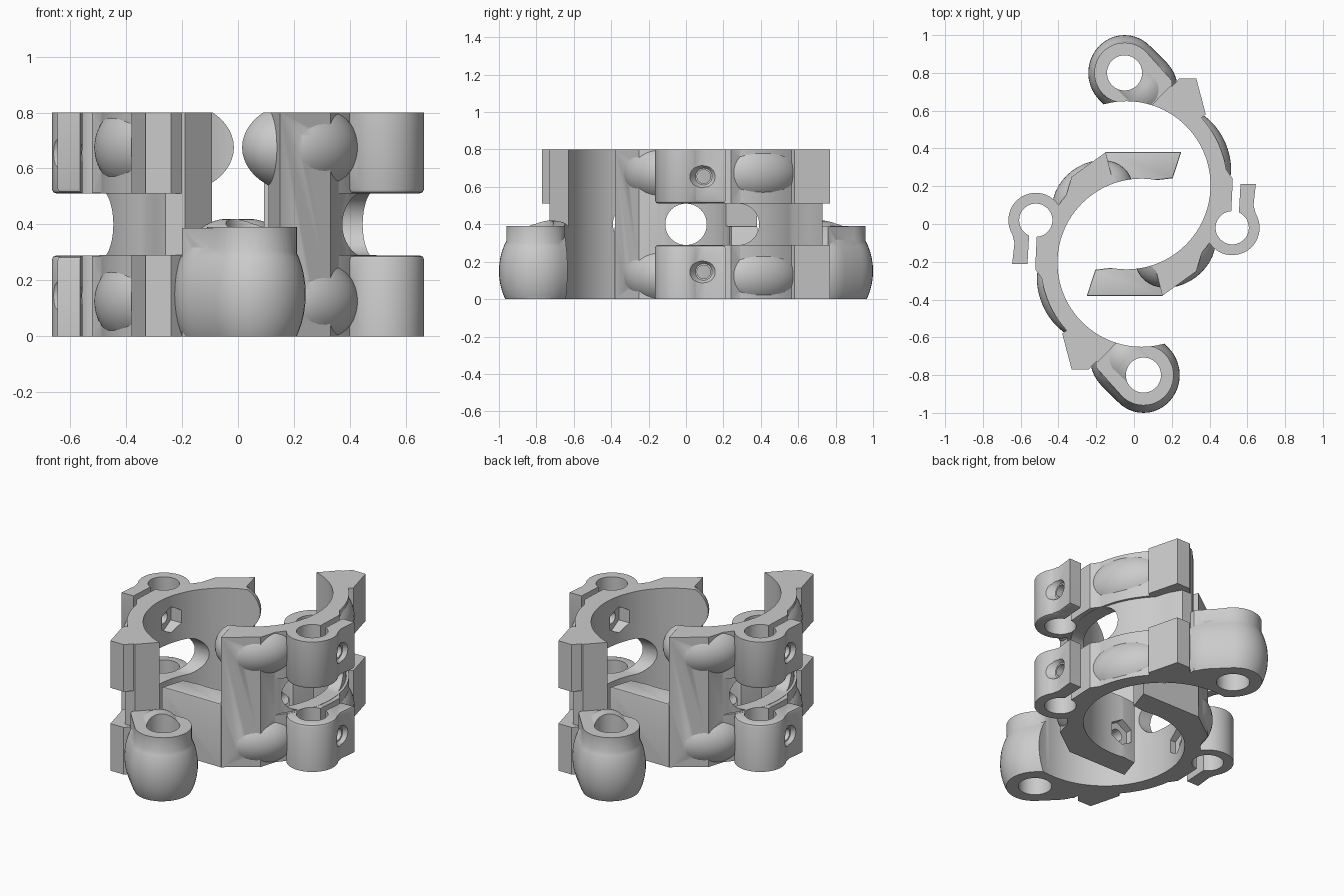
import bpy, bmesh, math
from mathutils import Matrix, Vector

if "Cube" in bpy.data.objects:
    bpy.data.objects.remove(bpy.data.objects["Cube"], do_unlink=True)

H = 0.8
BAND = 0.29                       # height of the lower and upper clamp bands
CX, CY, R = -0.04, 0.205, 0.445   # bore of one half
PIN = (0.52, -0.02)               # clamp rod centre
HINGE = (-0.05, 0.8)

grey = bpy.data.materials.new("plain grey")
grey.use_nodes = True
grey.diffuse_color = (0.6, 0.6, 0.6, 1)
grey.node_tree.nodes["Principled BSDF"].inputs["Base Color"].default_value = (0.6, 0.6, 0.6, 1)


def finish(bm, name):
    bmesh.ops.recalc_face_normals(bm, faces=bm.faces[:])
    mesh = bpy.data.meshes.new(name)
    bm.to_mesh(mesh)
    bm.free()
    mesh.materials.append(grey)
    obj = bpy.data.objects.new(name, mesh)
    bpy.context.collection.objects.link(obj)
    return obj


def arc(cx, cy, r, a0, a1, n=24):
    angles = [math.radians(a0 + (a1 - a0) * i / n) for i in range(n + 1)]
    return [(cx + r * math.cos(a), cy + r * math.sin(a)) for a in angles]


def circle(c, r, n=48):
    return arc(c[0], c[1], r, 0, 360, n)[:-1]


def prism(name, pts, z0, z1, rim=0):
    bm = bmesh.new()
    face = bm.faces.new([bm.verts.new((x, y, z0)) for x, y in pts])
    up = bmesh.ops.extrude_face_region(bm, geom=[face])["geom"]
    bmesh.ops.translate(bm, vec=(0, 0, z1 - z0),
                        verts=[v for v in up if isinstance(v, bmesh.types.BMVert)])
    if rim:
        level = [e for e in bm.edges if abs(e.verts[0].co.z - e.verts[1].co.z) < 0.001]
        bmesh.ops.bevel(bm, geom=level, offset=rim, segments=2, affect='EDGES', profile=0.5)
    return finish(bm, name)


def bar(name, start, end, r, sides=32, r2=None):
    a, b = Vector(start), Vector(end)
    bm = bmesh.new()
    turn = (b - a).to_track_quat('Z', 'Y').to_matrix().to_4x4()
    bmesh.ops.create_cone(bm, cap_ends=True, segments=sides, radius1=r,
                          radius2=r if r2 is None else r2, depth=(b - a).length,
                          matrix=Matrix.Translation((a + b) / 2) @ turn)
    return finish(bm, name)


def ellipsoid(name, centres, radii, angle=0):
    # Several centres give one stretched ball wrapped around them all
    bm = bmesh.new()
    for centre in centres:
        place = (Matrix.Translation(centre) @ Matrix.Rotation(math.radians(angle), 4, 'Z')
                 @ Matrix.Diagonal((*radii, 1)))
        bmesh.ops.create_uvsphere(bm, u_segments=40, v_segments=24, radius=1, matrix=place)
    if len(centres) > 1:
        hull = bmesh.ops.convex_hull(bm, input=bm.verts[:])
        keep = {f for f in hull["geom"] if isinstance(f, bmesh.types.BMFace)}
        bmesh.ops.delete(bm, geom=[f for f in bm.faces if f not in keep], context='FACES')
    return finish(bm, name)


def boolean(obj, other, kind):
    mod = obj.modifiers.new("join", 'BOOLEAN')
    mod.operation, mod.object, mod.solver = kind, other, 'EXACT'
    bpy.context.view_layer.update()
    new = bpy.data.meshes.new_from_object(
        obj.evaluated_get(bpy.context.evaluated_depsgraph_get()))
    obj.modifiers.clear()
    obj.data = new
    bpy.data.objects.remove(other, do_unlink=True)


def add(other):
    boolean(half, other, 'UNION')


def cut(other):
    boolean(half, other, 'DIFFERENCE')


# Full-height curved wall with a rounded window beside the clamp
inner = arc(CX, CY, 0.41, 75, -70)
half = prism("clamp_half_front", inner + [(0.15, -0.38), (0.33, -0.25)]
             + arc(CX, CY, 0.52, -38, 45) + [(0.30, 0.66), (0.26, 0.73), (0.19, 0.73)],
             -0.03, H + 0.03)
window = arc(0.28, 0.4, 0.111, -90, 90, 16) + arc(0, 0.4, 0.111, 90, 270, 16)
slab = prism("window_cutter", window, 0.2, 0.9)
slab.data.transform(Matrix(((0, 0, 1, 0), (1, 0, 0, 0), (0, 1, 0, 0), (0, 0, 0, 1))))
cut(slab)

# Lower and upper bands: arm, rounded bulges, rod lug and tightening tab
arm = (arc(CX, CY, 0.4, 74, -45) + arc(CX, CY, 0.535, -45, 42)
       + [(0.38, 0.58), (0.33, 0.77), (0.24, 0.77)])
cheek = [(0.40, -0.1), (0.515, 0.0), (0.522, 0.24), (0.46, 0.33), (0.38, 0.3)]
tab = [(0.5, 0.03), (0.52, 0.21), (0.645, 0.212), (0.633, 0.1), (0.655, 0.01), (0.6, -0.03)]
for z0, z1, zc in ((-0.02, BAND, 0.125), (H - BAND, H + 0.02, H - 0.125)):
    add(prism("arm", arm, z0, z1))
    add(prism("cheek", cheek, z0 + 0.002, z1 - 0.002))
    for angle, r, radii in ((23, 0.41, (0.16, 0.25, 0.167)), (-53, 0.43, (0.18, 0.23, 0.167))):
        a = math.radians(angle)
        add(ellipsoid("bulge", [(CX + r * math.cos(a), CY + r * math.sin(a), zc)], radii, angle))
    add(prism("rod_lug", circle(PIN, 0.145), z0 + 0.001, z1 - 0.001, 0.015))
    add(prism("tab", tab, z0 + 0.003, z1 - 0.003, 0.015))

# Low foot on the far end of the wall
add(prism("foot", [(-0.205, -0.242), (-0.25, -0.381), (0.152, -0.381), (0.16, -0.2)],
          -0.01, 0.39, 0.008))

# Hinge boss with a ball-like body and a flat collar
add(ellipsoid("hinge_ball", [(*HINGE, 0.15), (0.04, 0.71, 0.15)], (0.192, 0.2, 0.27)))
add(prism("hinge_collar", circle(HINGE, 0.16), -0.011, 0.39))
add(prism("hinge_link", [(-0.05, 0.643), (0.09, 0.6), (0.2, 0.6), (0.2, 0.76), (0.07, 0.905)],
          -0.012, 0.388))

# Trim to height, bore and drill
for z0, z1 in ((-1, 0), (H, H + 1)):
    cut(prism("trim", [(-2, -2), (2, -2), (2, 2), (-2, 2)], z0, z1))
cut(prism("bore", circle((CX, CY), R, 96), -0.1, H + 0.1))
cut(prism("hinge_hole", circle(HINGE, 0.093), -0.1, 0.6))
cut(prism("rod_hole", circle(PIN, 0.088), -0.1, H + 0.1))
cut(prism("slot", [(0.512, 0.0), (0.552, 0.0), (0.569, 0.3), (0.526, 0.3)], -0.1, H + 0.1))
for z in (0.145, H - 0.145):
    cut(bar("screw_hole", (0.3, 0.095, z), (0.8, 0.095, z), 0.036))
    cut(bar("screw_head", (0.615, 0.095, z), (0.66, 0.095, z), 0.045, 32, 0.075))
    cut(bar("nut_pocket", (0.3, 0.095, z), (0.44, 0.095, z), 0.08, 6))
cut(bar("foot_hole", (-0.11, -0.5, 0.16), (-0.11, -0.1, 0.16), 0.036))
cut(bar("foot_nut_pocket", (-0.11, -0.28, 0.16), (-0.11, -0.1, 0.16), 0.08, 6))

# Smooth curved faces, then turn a second half about the centre
bpy.ops.object.select_all(action='DESELECT')
half.select_set(True)
bpy.context.view_layer.objects.active = half
bpy.ops.object.shade_smooth_by_angle(angle=math.radians(28))
other_half = bpy.data.objects.new("clamp_half_back", half.data.copy())
other_half.data.transform(Matrix.Rotation(math.pi, 4, 'Z'))
bpy.context.collection.objects.link(other_half)
